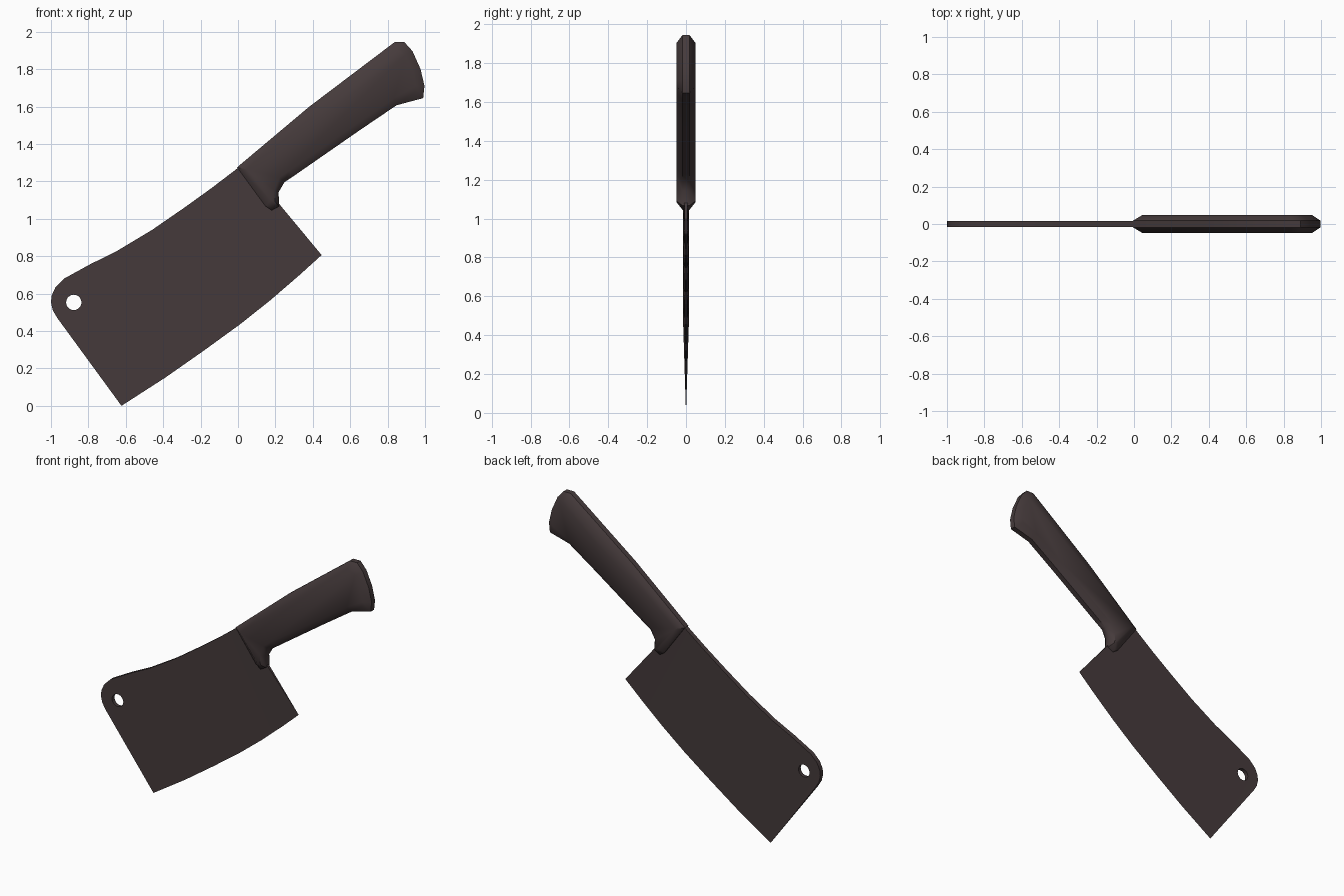
import bpy, bmesh, math

if "Cube" in bpy.data.objects:
    bpy.data.objects.remove(bpy.data.objects["Cube"])

steel = bpy.data.materials.new("dark brown grey")
steel.diffuse_color = (0.06, 0.043, 0.044, 1)
steel.use_nodes = True
steel.node_tree.nodes["Principled BSDF"].inputs["Base Color"].default_value = steel.diffuse_color


def make(name, bm):
    bmesh.ops.remove_doubles(bm, verts=bm.verts, dist=1e-5)
    bmesh.ops.recalc_face_normals(bm, faces=bm.faces)
    me = bpy.data.meshes.new(name)
    bm.to_mesh(me)
    bm.free()
    ob = bpy.data.objects.new(name, me)
    bpy.context.collection.objects.link(ob)
    me.materials.append(steel)
    return ob


def activate(ob):
    bpy.ops.object.select_all(action='DESELECT')
    ob.select_set(True)
    bpy.context.view_layer.objects.active = ob


# Blade: wedge lofted from a thick spine down to a sharp edge (x, z)
T = 0.015
spine = [(0.07, 1.26), (0.0, 1.272), (-0.14, 1.165), (-0.286, 1.06), (-0.46, 0.94),
         (-0.65, 0.826), (-0.79, 0.757), (-0.93, 0.68), (-0.976, 0.634),
         (-0.996, 0.59), (-1.0, 0.553), (-0.99, 0.51), (-0.965, 0.468)]
edge = [(0.447, 0.806), (0.33, 0.70), (0.17, 0.562), (0.01, 0.435), (-0.18, 0.297),
        (-0.39, 0.15), (-0.623, 0.0)]
edge += [edge[-1]] * (len(spine) - len(edge))   # round tip fans into the lower corner

bm = bmesh.new()
edge_verts = {p: bm.verts.new((p[0], 0, p[1])) for p in dict.fromkeys(edge)}
low = [edge_verts[p] for p in edge]
front = [bm.verts.new((x, -T, z)) for x, z in spine]
back = [bm.verts.new((x, T, z)) for x, z in spine]
for i in range(len(spine) - 1):
    for top in (front, back):
        bm.faces.new(dict.fromkeys((top[i], top[i + 1], low[i + 1], low[i])))
    bm.faces.new((front[i], front[i + 1], back[i + 1], back[i]))
for k in (0, -1):
    bm.faces.new((front[k], back[k], low[k]))
blade = make("blade", bm)

# Hanging hole
bpy.ops.mesh.primitive_cylinder_add(vertices=24, radius=0.041, depth=0.2,
                                    location=(-0.878, 0, 0.553), rotation=(math.pi / 2, 0, 0))
cutter = bpy.context.object
cutter.name = "hole_cutter"
cutter.hide_render = True
cutter.data.materials.append(steel)
mod = blade.modifiers.new("hole", 'BOOLEAN')
mod.operation, mod.solver, mod.object = 'DIFFERENCE', 'EXACT', cutter
activate(blade)
bpy.ops.object.modifier_apply(modifier=mod.name)
bpy.data.objects.remove(cutter)
bpy.ops.object.shade_smooth_by_angle(angle=math.radians(30))

# Handle: outer outline at the middle, inner outline on each cheek (x, z)
outer = [(-0.005, 1.275), (0.382, 1.60), (0.837, 1.944), (0.89, 1.944), (0.933, 1.896),
         (0.976, 1.80), (0.997, 1.71), (0.99, 1.645), (0.848, 1.607), (0.65, 1.473),
         (0.30, 1.23), (0.248, 1.195), (0.217, 1.142), (0.22, 1.067), (0.18, 1.045),
         (0.147, 1.067)]
inner = [(0.045, 1.265), (0.40, 1.57), (0.842, 1.905), (0.87, 1.905), (0.895, 1.875),
         (0.935, 1.79), (0.952, 1.71), (0.945, 1.68), (0.835, 1.645), (0.63, 1.505),
         (0.275, 1.258), (0.222, 1.222), (0.195, 1.155), (0.198, 1.09), (0.185, 1.083),
         (0.174, 1.098)]
bm = bmesh.new()
rings = [[bm.verts.new((x, y, z)) for x, z in prof]
         for prof, y in ((inner, -0.048), (outer, -0.018), (outer, 0.018), (inner, 0.048))]
n = len(outer)
for a, b in zip(rings, rings[1:]):
    for i in range(n):
        j = (i + 1) % n
        bm.faces.new((a[i], a[j], b[j], b[i]))
bm.faces.new(rings[0])
bm.faces.new(rings[-1])
handle = make("handle", bm)
activate(handle)
bpy.ops.object.shade_smooth_by_angle(angle=math.radians(48))
